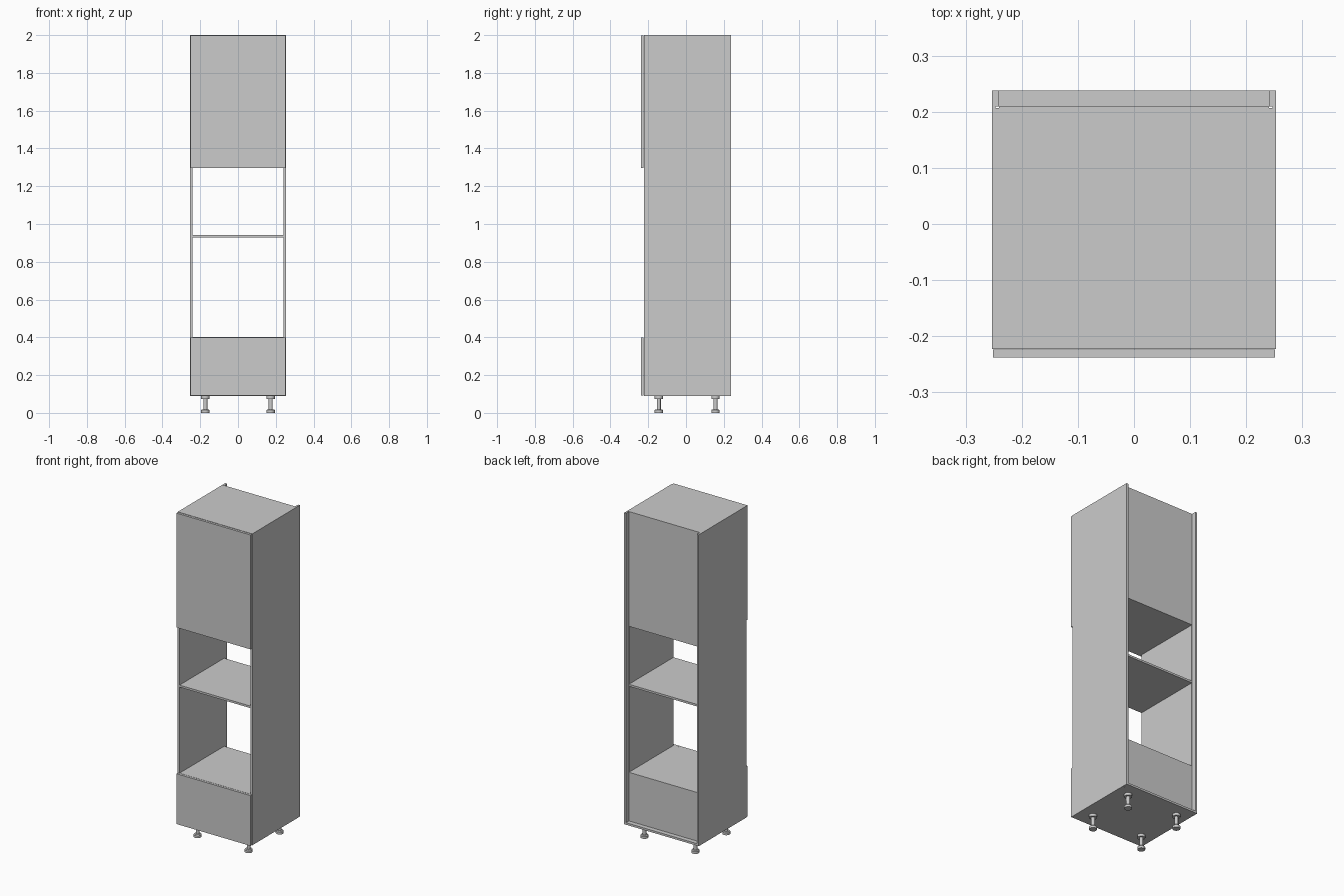
import bpy, bmesh

if "Cube" in bpy.data.objects:
    bpy.data.objects.remove(bpy.data.objects["Cube"])

W, T = 0.253, 0.0125            # half width, board thickness
FRONT, BACK = -0.223, 0.238     # carcass depth range
Z0, Z1 = 0.09, 2.0              # carcass height range
INNER = W - T
PANEL_F, PANEL_B = 0.2065, 0.2095  # thin back panel / groove


def make(name, bm):
    bmesh.ops.recalc_face_normals(bm, faces=bm.faces)
    me = bpy.data.meshes.new(name)
    bm.to_mesh(me)
    bm.free()
    ob = bpy.data.objects.new(name, me)
    bpy.context.collection.objects.link(ob)
    return ob


def prism(name, pts, z0, z1):
    """Extrude an outline in plan from z0 to z1."""
    bm = bmesh.new()
    face = bm.faces.new([bm.verts.new((x, y, z0)) for x, y in pts])
    ext = bmesh.ops.extrude_face_region(bm, geom=[face])
    verts = [v for v in ext["geom"] if isinstance(v, bmesh.types.BMVert)]
    bmesh.ops.translate(bm, verts=verts, vec=(0, 0, z1 - z0))
    return make(name, bm)


def board(name, half, y0, y1, z0, z1):
    return prism(name, [(-half, y0), (half, y0), (half, y1), (-half, y1)], z0, z1)


# Side panels with a groove for the thin back panels
for side, s in (("left", -1), ("right", 1)):
    g = INNER + 0.006
    outline = [(INNER, FRONT), (W, FRONT), (W, BACK), (INNER, BACK),
               (INNER, PANEL_B), (g, PANEL_B), (g, PANEL_F), (INNER, PANEL_F)]
    prism(side + "_side_panel", [(s * x, y) for x, y in outline], Z0, Z1)

# Horizontal boards; only the bottom runs to the full depth
board("bottom_panel", INNER, FRONT, BACK, Z0, Z0 + T)
for name, z in (("oven_shelf", 0.388), ("middle_shelf", 0.928),
                ("upper_shelf", 1.296), ("top_panel", Z1 - T)):
    board(name, INNER, FRONT, PANEL_B, z, z + T)

# Thin back panels behind the closed compartments
board("lower_back_panel", INNER, PANEL_F, PANEL_B, Z0 + T, 0.388)
board("upper_back_panel", INNER, PANEL_F, PANEL_B, 1.296 + T, Z1 - T)

# Door and drawer front
board("upper_door", W - 0.0015, -0.238, FRONT - 0.001, 1.297, Z1 - 0.0015)
board("drawer_front", W - 0.0015, -0.238, FRONT - 0.001, Z0 + 0.0015, 0.4)

# Adjustable legs: turned profile (radius, height)
PROFILE = [(0, 0), (0.022, 0), (0.022, 0.014), (0.018, 0.019), (0.0105, 0.019),
           (0.0105, 0.074), (0.022, 0.074), (0.022, 0.09), (0, 0.09)]


def leg(name, x, y):
    bm = bmesh.new()
    vs = [bm.verts.new((r, 0, z)) for r, z in PROFILE]
    edges = [bm.edges.new(p) for p in zip(vs, vs[1:])]
    bmesh.ops.spin(bm, geom=vs + edges, cent=(0, 0, 0), axis=(0, 0, 1),
                   angle=6.283185307, steps=24)
    bmesh.ops.remove_doubles(bm, verts=bm.verts, dist=1e-5)
    ob = make(name, bm)
    ob.location = (x, y, 0)
    bpy.ops.object.select_all(action='DESELECT')
    ob.select_set(True)
    bpy.context.view_layer.objects.active = ob
    bpy.ops.object.shade_smooth_by_angle(angle=0.5)


for side, x in (("left", -0.173), ("right", 0.173)):
    for end, y in (("front", -0.144), ("back", 0.156)):
        leg(f"{end}_{side}_leg", x, y)
